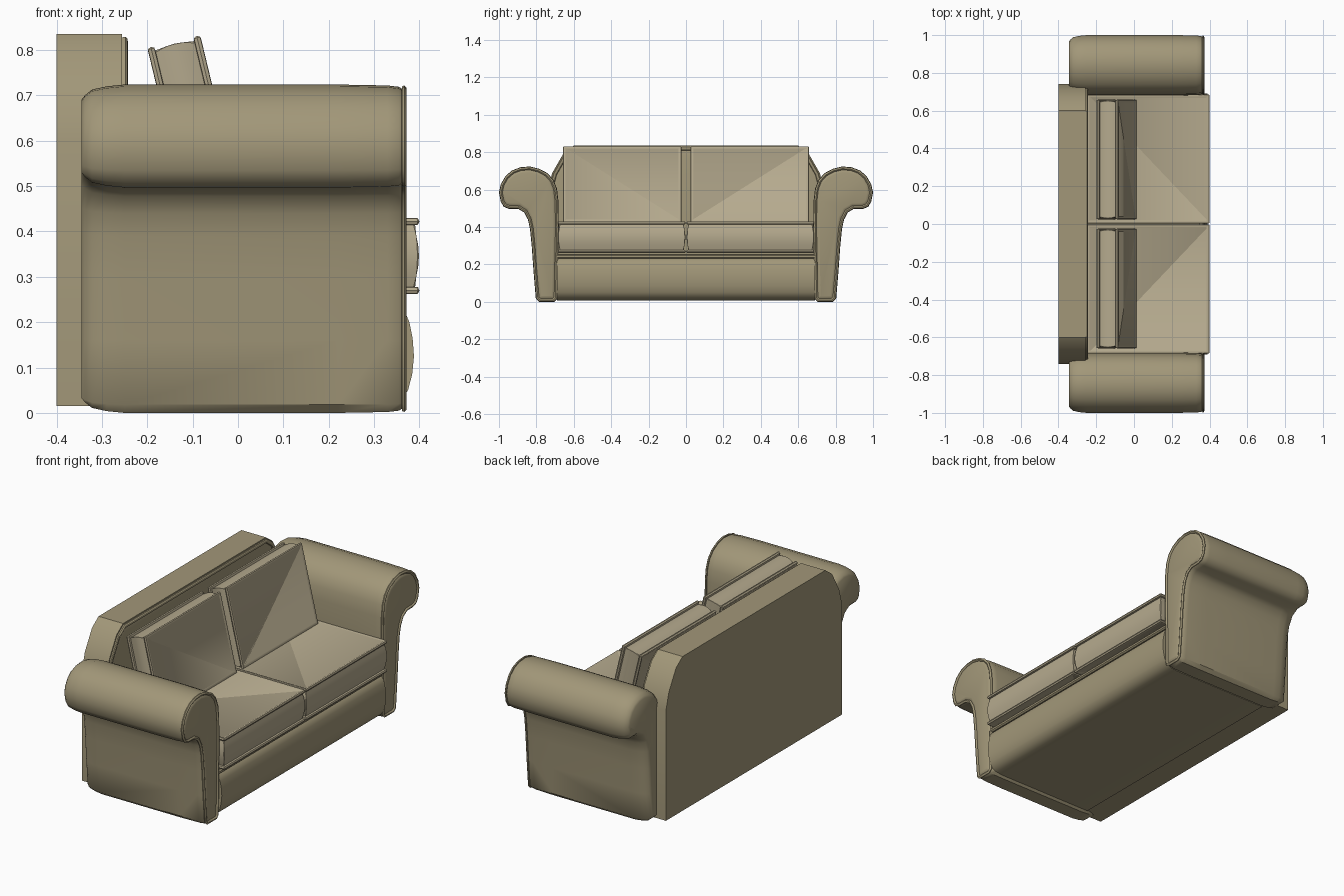
import bpy, bmesh, math
from mathutils import Vector

if "Cube" in bpy.data.objects:
    bpy.data.objects.remove(bpy.data.objects["Cube"])


def material(name, rgb):
    m = bpy.data.materials.new(name)
    m.diffuse_color = (*rgb, 1)
    m.use_nodes = True
    m.node_tree.nodes["Principled BSDF"].inputs["Base Color"].default_value = m.diffuse_color
    return m


FRAME = material("frame_fabric", (0.36, 0.31, 0.19))
CUSHION = material("cushion_fabric", (0.46, 0.40, 0.27))


def inset(pts, d):
    """Mitred inward offset of a closed profile."""
    n = len(pts)
    area = sum(pts[i][0] * pts[(i + 1) % n][1] - pts[(i + 1) % n][0] * pts[i][1] for i in range(n))
    s = 1 if area > 0 else -1
    out = []
    for i in range(n):
        p = Vector(pts[i])
        e1 = (p - Vector(pts[i - 1])).normalized()
        e2 = (Vector(pts[(i + 1) % n]) - p).normalized()
        n1, n2 = Vector((-e1.y, e1.x)) * s, Vector((-e2.y, e2.x)) * s
        out.append(p + (n1 + n2) * d / (1 + n1.dot(n2)))
    return out


def loft(name, profile, layers, place, mat, angle=40):
    """Stack inset copies of a profile; layers = (depth, inset); place maps (a, b, depth) to a point."""
    bm = bmesh.new()
    rings = [[bm.verts.new(place(p[0], p[1], t)) for p in inset(profile, d)] for t, d in layers]
    n = len(profile)
    for r0, r1 in zip(rings, rings[1:]):
        for i in range(n):
            j = (i + 1) % n
            bm.faces.new((r0[i], r0[j], r1[j], r1[i]))
    bm.faces.new(rings[0])
    bm.faces.new(rings[-1])
    bmesh.ops.recalc_face_normals(bm, faces=bm.faces)
    me = bpy.data.meshes.new(name)
    bm.to_mesh(me)
    bm.free()
    me.materials.append(mat)
    ob = bpy.data.objects.new(name, me)
    bpy.context.collection.objects.link(ob)
    bpy.ops.object.select_all(action='DESELECT')
    ob.select_set(True)
    bpy.context.view_layer.objects.active = ob
    bpy.ops.object.shade_smooth_by_angle(angle=math.radians(angle))
    return ob


def rect(a0, a1, b0, b1, c=0.004):
    """Rectangle with tiny clipped corners."""
    return [(a0 + c, b0), (a1 - c, b0), (a1, b0 + c), (a1, b1 - c),
            (a1 - c, b1), (a0 + c, b1), (a0, b1 - c), (a0, b0 + c)]


def piped_layers(z0, z1, groove, bulge):
    """Cushion section: piping at both faces and a bulging band between."""
    w = 0.016
    lo, hi = z0 + w, z1 - w
    band = [(lo + (hi - lo) * k / 6, groove - bulge * math.sin(math.pi * k / 6)) for k in range(7)]
    return [(z0 + 0.003, 0.016), (z0, 0.010), (z0 + 0.001, 0.003), (z0 + w / 2, 0.0), (lo - 0.001, 0.003),
            *band,
            (hi + 0.001, 0.003), (z1 - w / 2, 0.0), (z1 - 0.001, 0.003), (z1, 0.010), (z1 - 0.003, 0.016)]


# Scroll arms: rounded at the back, piped border on the front face
arm = [(0.705, 0.0), (0.785, 0.0), (0.803, 0.018), (0.815, 0.16), (0.825, 0.30), (0.834, 0.39),
       (0.845, 0.44), (0.865, 0.478), (0.895, 0.496), (0.945, 0.497), (0.974, 0.508), (0.990, 0.535),
       (1.0, 0.585), (0.990, 0.63), (0.965, 0.673), (0.930, 0.703), (0.885, 0.720), (0.835, 0.724),
       (0.785, 0.712), (0.740, 0.688), (0.708, 0.652), (0.690, 0.605), (0.682, 0.54), (0.680, 0.40),
       (0.684, 0.20), (0.687, 0.018)]
arm_layers = [(-0.345, 0.033), (-0.338, 0.024), (-0.322, 0.011), (-0.29, 0.004), (-0.25, 0.0),
              (0.22, 0.0), (0.33, 0.002), (0.355, 0.005), (0.361, 0.009), (0.362, 0.004),
              (0.367, 0.002), (0.371, 0.006), (0.372, 0.011), (0.369, 0.016), (0.365, 0.018),
              (0.369, 0.024), (0.371, 0.032)]
for side, s in (("left", -1), ("right", 1)):
    loft(side + "_arm", arm, arm_layers, lambda a, b, t, s=s: (t, a * s, b), FRAME)

# Backrest: flat slab with clipped top corners and a piped front panel
half = [(0.74, 0.015), (0.74, 0.60), (0.715, 0.69), (0.655, 0.795), (0.60, 0.835)]
back = half + [(-y, z) for y, z in reversed(half)]
back_layers = [(-0.4, 0), (-0.256, 0), (-0.256, 0.007), (-0.248, 0.006), (-0.244, 0.010),
               (-0.243, 0.016), (-0.246, 0.023), (-0.253, 0.026), (-0.249, 0.045)]
loft("backrest", back, back_layers, lambda a, b, t: (t, a, b), FRAME, 30)

# Base with a rounded bulging front, topped by a thin rail
base = [(-0.27, 0.008), (0.29, 0.008), (0.33, 0.012), (0.358, 0.024), (0.375, 0.05), (0.384, 0.085),
        (0.388, 0.125), (0.385, 0.165), (0.378, 0.20), (0.367, 0.225), (0.35, 0.234), (-0.27, 0.234)]
loft("base", base, [(-0.69, 0), (0.69, 0)], lambda a, b, t: (a, t, b), FRAME)
rail = [(-0.27, 0.232), (0.365, 0.232), (0.372, 0.238), (0.372, 0.248), (0.366, 0.254), (-0.27, 0.254)]
loft("base_rail", rail, [(-0.69, 0), (0.69, 0)], lambda a, b, t: (a, t, b), FRAME)
loft("seat_deck", rect(-0.27, 0.35, -0.69, 0.69), [(0.25, 0), (0.27, 0)],
     lambda a, b, t: (a, b, t), FRAME)

# Seat and tilted back cushions, one pair per side
tilt = math.radians(13.5)
c, sn = math.cos(tilt), math.sin(tilt)


def lean(s):
    # a runs down from the top edge, t runs forward through the thickness
    return lambda a, b, t: (-0.2 + a * sn + t * c, b * s, 0.805 - a * c + t * sn)


for side, s in (("left", -1), ("right", 1)):
    loft(side + "_seat_cushion", rect(-0.25, 0.4, 0.002, 0.686), piped_layers(0.262, 0.43, 0.013, 0.012),
         lambda a, b, t, s=s: (a, b * s, t), CUSHION)
    loft(side + "_back_cushion", rect(0.0, 0.42, 0.025, 0.658), piped_layers(0.0, 0.12, 0.014, 0.009),
         lean(s), CUSHION)
